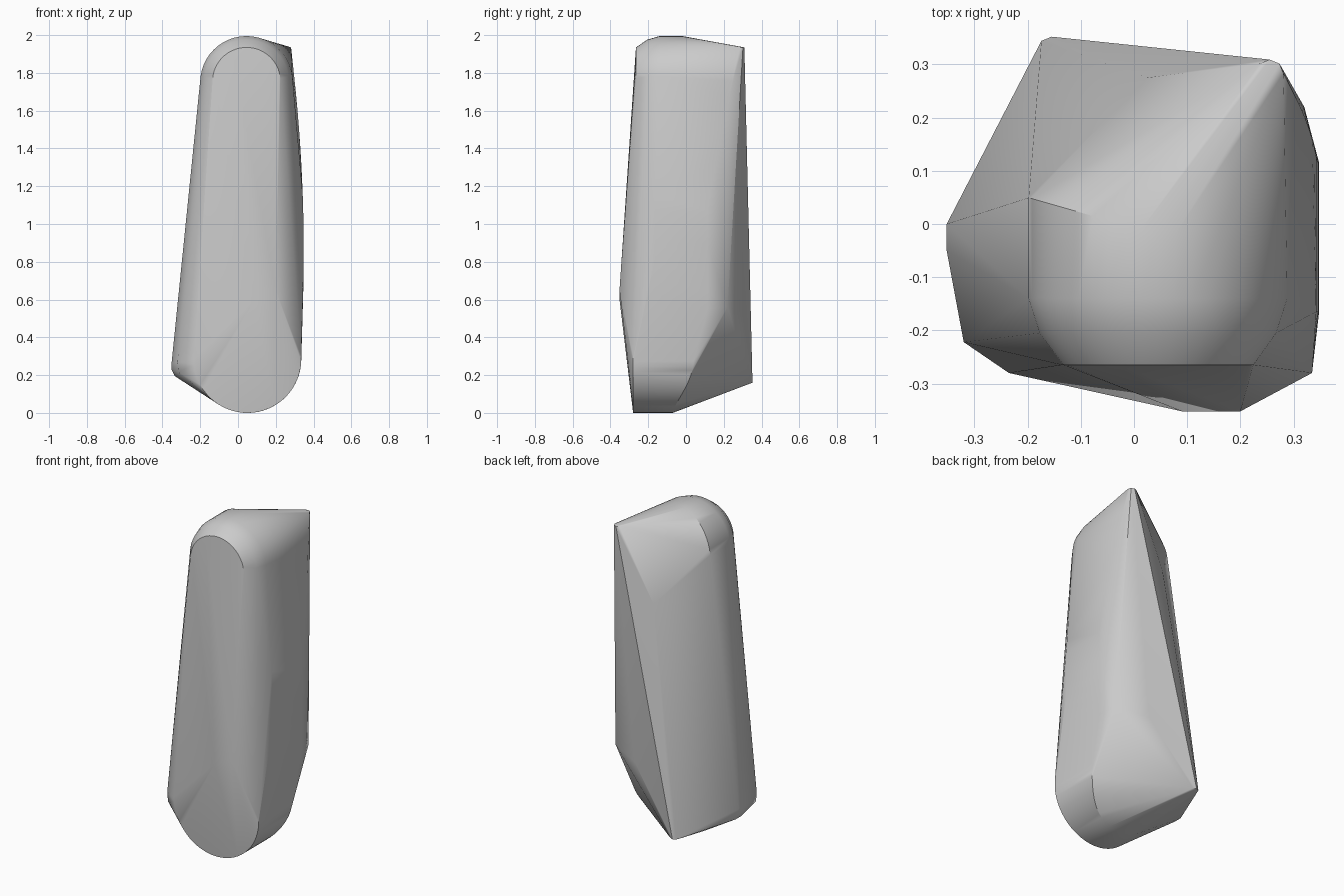
import bpy
import bmesh
from math import sin, cos, pi, radians

old = bpy.data.objects.get("Cube")
if old:
    bpy.data.objects.remove(old, do_unlink=True)


def arc(cx, cz, radius, start, end, depth, steps=24):
    """Points on an arc facing the front; depth gives y for each angle."""
    points = []
    for i in range(steps + 1):
        a = start + (end - start) * i / steps
        points.append((cx + radius * cos(a), depth(a), cz + radius * sin(a)))
    return points


def flat(y):
    return lambda a: y


def knob(x, y, z, r, steps=8):
    """Small horizontal ring that blunts a corner."""
    return [(x + r * cos(2 * pi * i / steps), y + r * sin(2 * pi * i / steps), z)
            for i in range(steps)]


def flank_x(z):
    """Gentle bulge of the left flank."""
    return 0.348 - 0.068 * ((z - 0.85) / 1.08) ** 2


points = []

# Rounded foot: flat front disc and the barrel running back from it
points += arc(0.05, 0.285, 0.285, -pi, 0.05, flat(-0.28), 32)
points += arc(0.05, 0.285, 0.285, -pi * 0.65, 0.05,
              lambda a: -0.07 + 0.11 * max(0, cos(a)) ** 3, 24)

# Rounded head: narrow front arch, then the wider barrel
points += arc(0.045, 1.755, 0.18, -0.05, pi + 0.1, flat(-0.265))
points += arc(0.045, 1.752, 0.224, 0, pi, flat(-0.205))
points += arc(0.045, 1.75, 0.245, 0, pi, flat(-0.14))
points += arc(0.045, 1.75, 0.245, 0, pi,
              lambda a: -0.02 + 0.07 * max(0, -cos(a)))

# Bulging left flank, widening back toward the top corner
for i in range(17):
    z = 0.55 + 1.38 * i / 16
    back = 0.115 + 0.165 * max(0, (z - 1.1) / 0.83)
    points.append((flank_x(z), back, z))
    if z < 1.2:
        points.append((flank_x(z), -0.165, z))

# Blunt corners: top back, low back, low right
points += knob(0.255, 0.283, 1.935, 0.026)
points += knob(-0.155, 0.325, 0.16, 0.027)
for y in (-0.05, 0.0):
    points += [(-0.352, y, 0.26), (-0.352, y, 0.23), (-0.335, y, 0.195)]
points += [(-0.32, -0.222, 0.27), (-0.315, -0.222, 0.215)]

# Front ridge, back heel and back shoulder
points += [(0.09, -0.352, 0.6), (0.2, -0.352, 0.65)]
points += [(0.32, 0.22, 0.56), (0.14, 0.295, 0.53)]
points += [(0.025, 0.275, 1.51)]

# Skin the whole stone
bm = bmesh.new()
for p in points:
    bm.verts.new(p)
bmesh.ops.remove_doubles(bm, verts=bm.verts[:], dist=0.001)
bmesh.ops.convex_hull(bm, input=bm.verts[:])
bmesh.ops.delete(bm, geom=[v for v in bm.verts if not v.link_faces],
                 context='VERTS')
bmesh.ops.dissolve_limit(bm, angle_limit=radians(0.5),
                         verts=bm.verts[:], edges=bm.edges[:])
bmesh.ops.recalc_face_normals(bm, faces=bm.faces[:])
mesh = bpy.data.meshes.new("stone")
bm.to_mesh(mesh)
bm.free()

stone = bpy.data.objects.new("stone", mesh)
bpy.context.collection.objects.link(stone)

# Plain grey material
grey = bpy.data.materials.new("stone grey")
grey.use_nodes = True
colour = (0.6, 0.6, 0.6, 1)
grey.diffuse_color = colour
grey.node_tree.nodes["Principled BSDF"].inputs["Base Color"].default_value = colour
mesh.materials.append(grey)

# Smooth shading with crisp edges
for obj in bpy.context.selected_objects:
    obj.select_set(False)
stone.select_set(True)
bpy.context.view_layer.objects.active = stone
bpy.ops.object.shade_smooth_by_angle(angle=radians(30))
